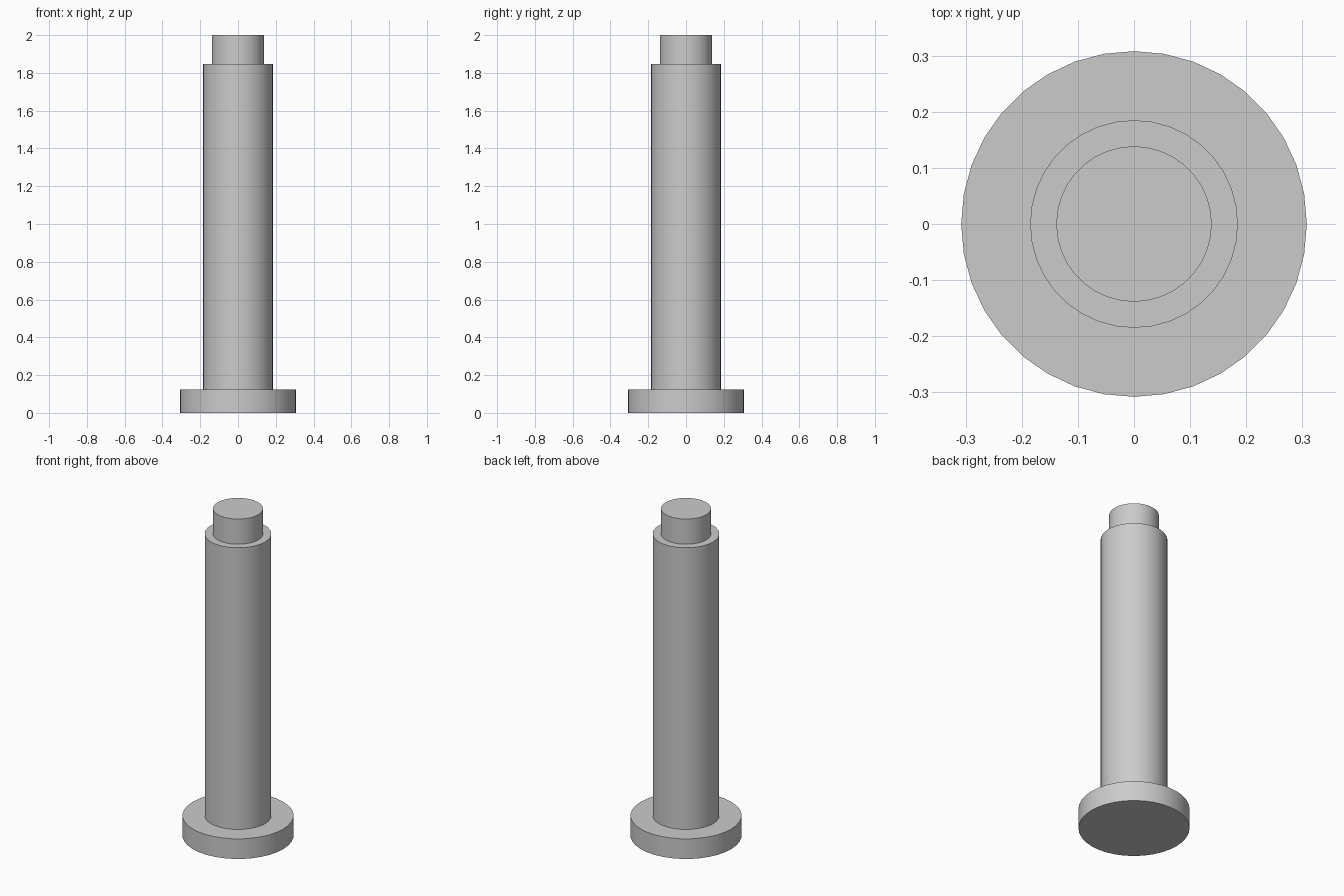
import bpy

cube = bpy.data.objects.get("Cube")
if cube:
    bpy.data.objects.remove(cube, do_unlink=True)

# Single plain grey
grey = bpy.data.materials.new("plain grey")
grey.use_nodes = True
colour = (0.6, 0.6, 0.6, 1)
grey.diffuse_color = colour
grey.node_tree.nodes["Principled BSDF"].inputs["Base Color"].default_value = colour

SIDES = 36
# Outline of the stepped pin: base flange, shaft, top spigot
PROFILE = [(0.308, 0), (0.308, 0.123), (0.185, 0.123),
           (0.185, 1.846), (0.1385, 1.846), (0.1385, 2)]


def lathe(name, profile, material):
    """Spin an outline around z, with a flat cap at each end."""
    from math import cos, sin, tau
    verts = [(r * cos(tau * i / SIDES), r * sin(tau * i / SIDES), z)
             for r, z in profile for i in range(SIDES)]
    faces = [(k * SIDES + i, k * SIDES + (i + 1) % SIDES,
              (k + 1) * SIDES + (i + 1) % SIDES, (k + 1) * SIDES + i)
             for k in range(len(profile) - 1) for i in range(SIDES)]
    faces.append(tuple(reversed(range(SIDES))))
    faces.append(tuple(range(len(verts) - SIDES, len(verts))))
    mesh = bpy.data.meshes.new(name)
    mesh.from_pydata(verts, [], faces)
    mesh.materials.append(material)
    obj = bpy.data.objects.new(name, mesh)
    bpy.context.collection.objects.link(obj)
    return obj


pin = lathe("stepped_pin", PROFILE, grey)

# Round sides smooth, rims sharp
bpy.ops.object.select_all(action="DESELECT")
pin.select_set(True)
bpy.context.view_layer.objects.active = pin
bpy.ops.object.shade_smooth_by_angle()
